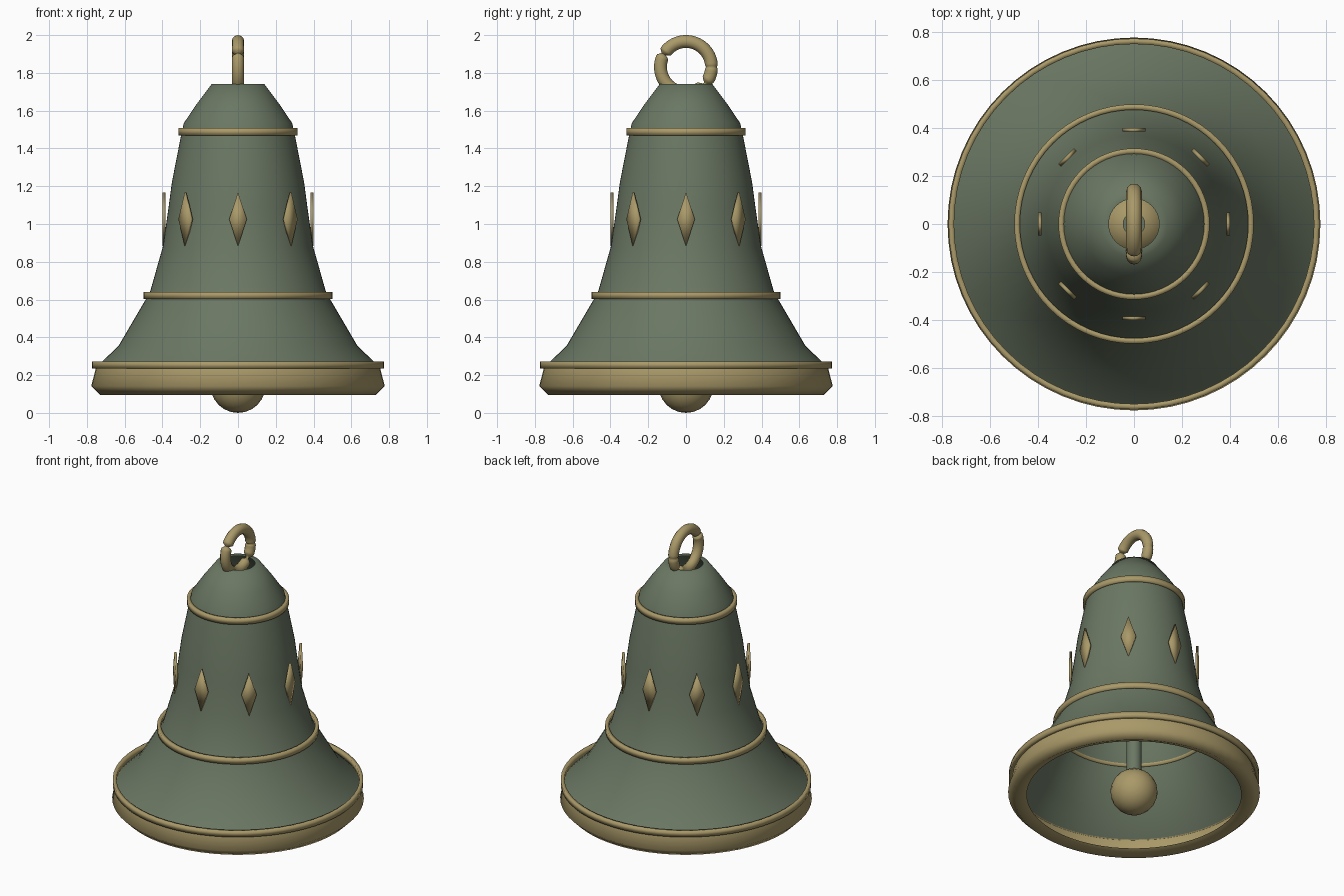
import bpy, bmesh
from math import sin, cos, pi, radians, exp
from mathutils import Matrix

if "Cube" in bpy.data.objects:
    bpy.data.objects.remove(bpy.data.objects["Cube"])


def material(name, rgb):
    m = bpy.data.materials.new(name)
    m.diffuse_color = (*rgb, 1)
    m.use_nodes = True
    m.node_tree.nodes["Principled BSDF"].inputs["Base Color"].default_value = m.diffuse_color
    return m


GREEN = material("green patina", (0.145, 0.185, 0.125))
BRONZE = material("bronze", (0.40, 0.32, 0.14))


def finish(name, bm, mat, angle=40):
    if name != "bell_body":
        bmesh.ops.recalc_face_normals(bm, faces=bm.faces)
    me = bpy.data.meshes.new(name)
    bm.to_mesh(me)
    bm.free()
    ob = bpy.data.objects.new(name, me)
    bpy.context.collection.objects.link(ob)
    me.materials.append(mat)
    bpy.ops.object.select_all(action='DESELECT')
    ob.select_set(True)
    bpy.context.view_layer.objects.active = ob
    bpy.ops.object.shade_smooth_by_angle(angle=radians(angle))
    return ob


def skin(bm, rings, closed=True):
    # join a closed series of vertex rings (or open profiles) into a surface
    n = len(rings[0])
    for a, b in zip(rings, rings[1:] + rings[:1]):
        for j in range(n if closed else n - 1):
            k = (j + 1) % n
            bm.faces.new((a[j], a[k], b[k], b[j]))


def lathe(name, profile, mat, steps=64, angle=40, closed=True):
    bm = bmesh.new()
    rings = []
    for i in range(steps):
        t = 2 * pi * i / steps
        rings.append([bm.verts.new((r * cos(t), r * sin(t), z)) for r, z in profile])
    skin(bm, rings, closed)
    return finish(name, bm, mat, angle)


# Thin bell shell, open at the crown
lathe("bell_body", [(0.105, 1.742), (0.138, 1.742), (0.218, 1.636), (0.287, 1.534),
                    (0.302, 1.466), (0.35, 1.221), (0.368, 1.086), (0.397, 0.883),
                    (0.466, 0.639), (0.63, 0.359), (0.754, 0.236)],
      GREEN, angle=70, closed=False)

# Heavy lip
lathe("bell_lip", [(0.752, 0.238), (0.777, 0.142), (0.73, 0.095), (0.662, 0.125)],
      BRONZE, angle=80, closed=False)

# Raised square bands
for name, r, z in (("upper_band", 0.315, 1.488), ("middle_band", 0.499, 0.622),
                   ("lower_band", 0.773, 0.254)):
    h = 0.019
    w = 0.023
    lathe(name, [(r, z - h), (r, z + h), (r - w, z + h), (r - w, z - h)],
          BRONZE, angle=100)

# Eight diamond plates around the waist
for i in range(8):
    bm = bmesh.new()
    bmesh.ops.create_cone(bm, cap_ends=True, segments=4, radius1=1, radius2=1, depth=1)
    bm.transform(Matrix.Rotation(i * pi / 4, 4, 'Z')
                 @ Matrix.Translation((0, -0.392, 1.025))
                 @ Matrix.Rotation(pi / 2, 4, 'X')
                 @ Matrix.Diagonal((0.047, 0.142, 0.015, 1)))
    finish("diamond_ornament_%d" % (i + 1), bm, BRONZE, 100)

# Clapper rod and ball
bm = bmesh.new()
bmesh.ops.create_cone(bm, cap_ends=True, segments=24, radius1=0.047, radius2=0.047,
                      depth=1.42, matrix=Matrix.Translation((0, 0, 0.95)))
finish("clapper_rod", bm, GREEN)
bm = bmesh.new()
bmesh.ops.create_uvsphere(bm, u_segments=20, v_segments=12, radius=0.146,
                          matrix=Matrix.Translation((0, 0, 0.146)))
finish("clapper_ball", bm, BRONZE)

# Hanging ring with sharp pinched spots: (angle, depth, width)
bm = bmesh.new()
rings = []
for i in range(120):
    t = 2 * pi * i / 120
    wear = 1
    for spot, depth, width in ((150, 0.6, 4), (0, 0.18, 3), (318, 0.75, 7)):
        d = (i * 3 - spot + 180) % 360 - 180
        wear -= depth * exp(-(d / width) ** 2)
    ring = []
    for j in range(12):
        a = 2 * pi * j / 12
        r = 0.135 + 0.034 * wear * cos(a)
        ring.append(bm.verts.new((0.033 * wear * sin(a), r * cos(t), 1.831 + r * sin(t))))
    rings.append(ring)
skin(bm, rings)
finish("hanging_ring", bm, BRONZE, 70)
